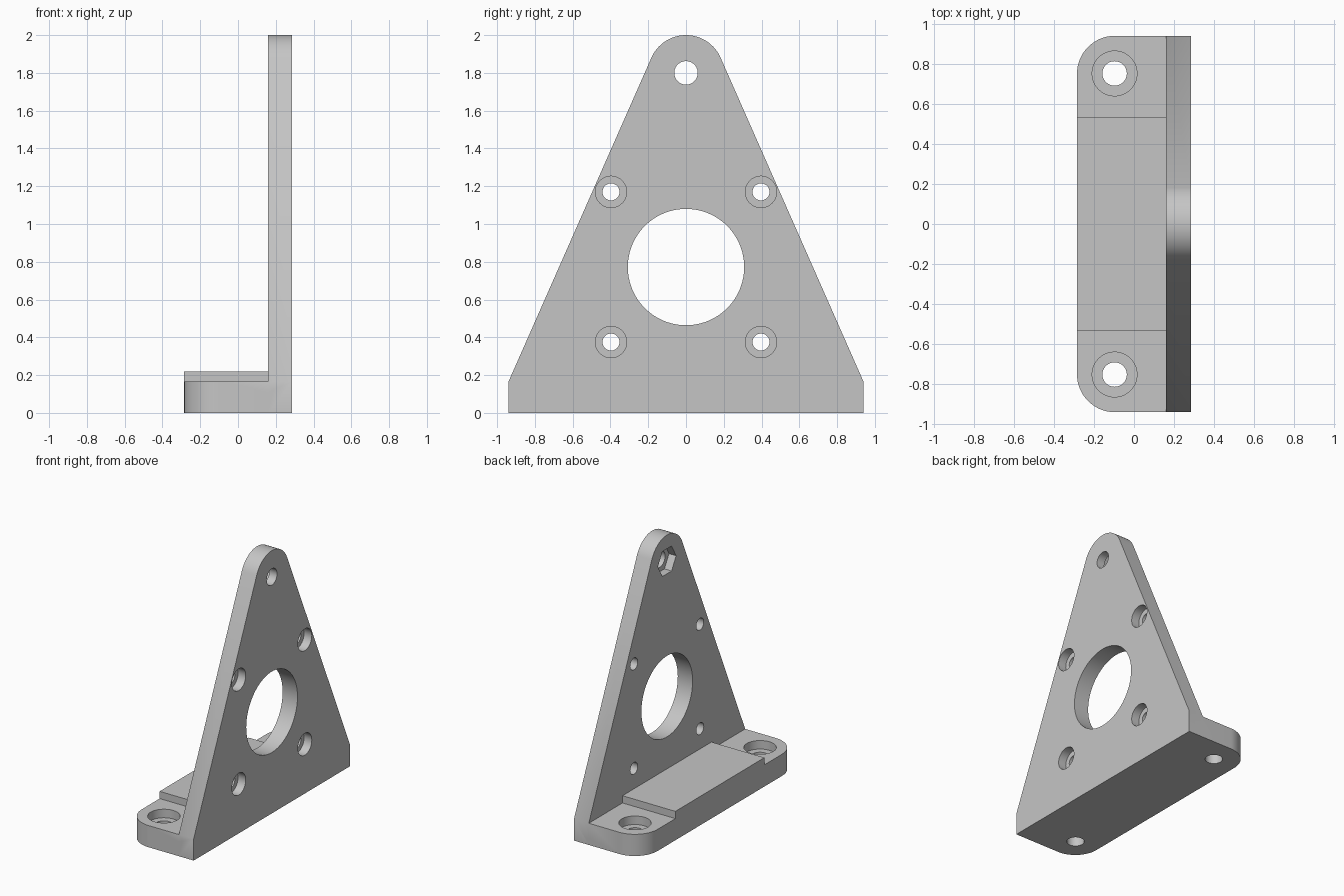
import bpy
import bmesh
import math
from mathutils import Vector

cube = bpy.data.objects.get("Cube")
if cube:
    bpy.data.objects.remove(cube, do_unlink=True)

grey = bpy.data.materials.new("plain_grey")
grey.use_nodes = True
colour = (0.56, 0.56, 0.56, 1)
grey.diffuse_color = colour
grey.node_tree.nodes["Principled BSDF"].inputs["Base Color"].default_value = colour

HALF_X, HALF_Y = 0.285, 0.94
PLATE_X, BASE_Z, PAD_Z = 0.16, 0.165, 0.22
TIP_Z, TIP_R = 1.8, 0.2


def arc(cx, cy, r, start, end, n):
    """Points along an arc, angles in radians."""
    return [(cx + r * math.cos(start + (end - start) * i / n),
             cy + r * math.sin(start + (end - start) * i / n)) for i in range(n + 1)]


def circle(cx, cy, r, n=64):
    return arc(cx, cy, r, 0, math.tau, n)[:-1]


def prism(name, points, low, high, axis):
    """Extrude a 2D outline: (x, y) along z, or (y, z) along x."""
    def place(p, h):
        return Vector((h, *p)) if axis == "x" else Vector((*p, h))
    bm = bmesh.new()
    face = bm.faces.new([bm.verts.new(place(p, low)) for p in points])
    side = bmesh.ops.extrude_face_region(bm, geom=[face])["geom"]
    bmesh.ops.translate(bm, verts=[v for v in side if isinstance(v, bmesh.types.BMVert)],
                        vec=place((0, 0), high - low))
    bmesh.ops.recalc_face_normals(bm, faces=bm.faces)
    mesh = bpy.data.meshes.new(name)
    bm.to_mesh(mesh)
    bm.free()
    mesh.materials.append(grey)
    obj = bpy.data.objects.new(name, mesh)
    bpy.context.collection.objects.link(obj)
    return obj


def combine(target, other, operation):
    """Apply a boolean and remove the helper."""
    mod = target.modifiers.new(operation, "BOOLEAN")
    mod.operation = operation
    mod.solver = "EXACT"
    mod.object = other
    bpy.context.view_layer.objects.active = target
    bpy.ops.object.modifier_apply(modifier=mod.name)
    bpy.data.objects.remove(other, do_unlink=True)


# Foot with two rounded outer corners
R = 0.19
foot = [(HALF_X, -HALF_Y), (HALF_X, HALF_Y)]
foot += arc(R - HALF_X, HALF_Y - R, R, math.pi / 2, math.pi, 20)
foot += arc(R - HALF_X, R - HALF_Y, R, math.pi, math.pi * 1.5, 20)
bracket = prism("mounting_bracket", foot, 0, BASE_Z, "z")

# Raised pad between the foot bolts
pad = prism("raised_pad", [(-HALF_X, -0.535), (0.2, -0.535), (0.2, 0.535), (-HALF_X, 0.535)],
            0, PAD_Z, "z")
combine(bracket, pad, "UNION")

# Upright triangular plate with a round tip tangent to its sloping edges
dy, dz = HALF_Y, BASE_Z - TIP_Z
tangent = math.atan2(dz, dy) + math.acos(TIP_R / math.hypot(dy, dz))
outline = [(-HALF_Y, 0), (HALF_Y, 0), (HALF_Y, BASE_Z)]
outline += arc(0, TIP_Z, TIP_R, tangent, math.pi - tangent, 32)
outline.append((-HALF_Y, BASE_Z))
plate = prism("upright_plate", outline, PLATE_X, HALF_X, "x")
combine(bracket, plate, "UNION")

# Large centre bore, tip hole and its hexagonal nut pocket
cuts = [("centre_bore", circle(0, 0.772, 0.308, 96), 0.1, 0.4, "x"),
        ("tip_hole", circle(0, TIP_Z, 0.062), 0.1, 0.4, "x"),
        ("nut_pocket", circle(0, TIP_Z, 0.11, 6), 0.1, PLATE_X + 0.06, "x")]

# Counterbored holes in the plate and foot
for s in (-1, 1):
    for z in (0.375, 1.17):
        cuts.append(("plate_hole", circle(s * 0.397, z, 0.045, 48), 0.1, 0.4, "x"))
        cuts.append(("plate_counterbore", circle(s * 0.397, z, 0.083), HALF_X - 0.065, 0.4, "x"))
    cuts.append(("foot_hole", circle(-0.097, s * 0.752, 0.061), -0.1, 0.4, "z"))
    cuts.append(("foot_counterbore", circle(-0.097, s * 0.752, 0.112), BASE_Z - 0.065, 0.4, "z"))
for cut in cuts:
    combine(bracket, prism(*cut), "DIFFERENCE")

# Smooth round walls, crisp edges
bpy.ops.object.select_all(action="DESELECT")
bracket.select_set(True)
bpy.context.view_layer.objects.active = bracket
bpy.ops.object.shade_smooth_by_angle(angle=math.radians(25))
